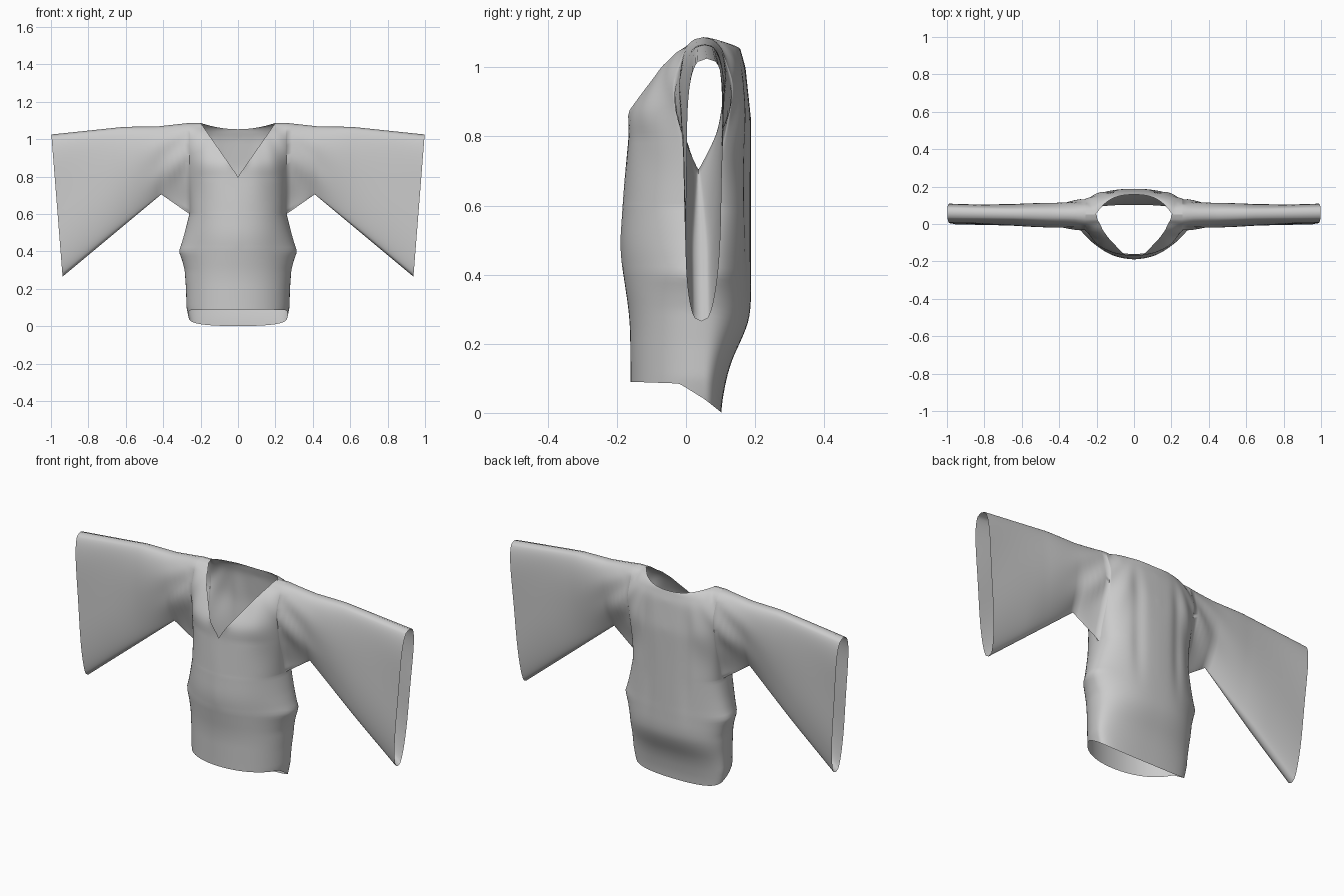
import bpy, bmesh, math

if "Cube" in bpy.data.objects:
    bpy.data.objects.remove(bpy.data.objects["Cube"])

MID, ARM_X, ARM_Z, TOP_Z = 0.05, 0.26, 0.60, 1.087


def lerp(table, t):
    """Piecewise linear lookup in [(key, value), ...]."""
    if t <= table[0][0]:
        return table[0][1]
    for (a, va), (b, vb) in zip(table, table[1:]):
        if t <= b:
            return va + (vb - va) * (t - a) / (b - a)
    return table[-1][1]


# Garment profiles
WIDTH = [(0, .25), (.05, .265), (.1, .275), (.2, .278), (.3, .285), (.35, .298), (.4, .316), (.44, .302), (.5, .285), (.6, ARM_X)]
FRONT = [(.09, -.16), (.27, -.162), (.38, -.178), (.47, -.192), (.65, -.18), (.8, -.166), (.87, -.168), (1.0, -.08), (1.04, -.04), (TOP_Z, MID)]
BACK = [(0, .10), (.08, .112), (.15, .13), (.2, .153), (.24, .177), (.29, .188), (.85, .188), (1.0, .172), (1.06, .155)]
HEM = [(-1, .09), (-.33, .085), (0, .042), (1, .001)]
SLEEVE_HALF = [(0, .085), (.07, .073), (.2, .066), (.5, .06), (1, .06)]
SLEEVE_TOP_X = [(0, ARM_X), (.2, .43), (1, .998)]
SLEEVE_TOP_Z = [(0, TOP_Z), (.2, 1.068), (.45, 1.066), (1, 1.025)]
SLEEVE_LOW_X = [(0, ARM_X), (.2, .41), (1, .938)]
SLEEVE_LOW_Z = [(0, ARM_Z), (.2, .705), (1, .265)]

NA, NV, NT, NL = 24, 40, 30, 32
ANG = [math.pi / 2 * i / NA for i in range(NA + 1)]
V = [.45 * i / NV + .55 * (1 - math.cos(math.pi * i / NV)) / 2 for i in range(NV + 1)]


def smooth(t):
    t = max(0, min(1, t))
    return t * t * (3 - 2 * t)


def soft(table, z):
    """Lookup with rounded corners below the neckline."""
    if z > .8:
        return lerp(table, z)
    r = min(.05, .8 - z)
    return sum(lerp(table, z + r * d / 4) for d in range(-4, 5)) / 9


def bulge(u, n):
    return max(0, 1 - min(1, abs(u)) ** n) ** (1 / n)


def sleeve_depth(t, v):
    """Half thickness: pinched at the armpit, boxy at the cuff."""
    low = smooth(v / .6) * (1 - smooth(t / .2)) + math.sin(math.pi * min(v, .6) / 1.2) * smooth(t / .2)
    pinched = low if v < .6 else bulge((v - .6) / .4, 2.2)
    m = smooth((t - .1) / .6)
    box = bulge(2 * v - 1, 3) * (1 - .25 * (1 - v))
    return lerp(SLEEVE_HALF, t) * (pinched * (1 - m) + box * m)


def lower_torso(side):
    """Body below the armpits, side -1 front, +1 back."""
    n = 2.1 if side < 0 else 2.4
    rows = []
    for i in range(NL + 1):
        row = []
        for a in ANG:
            s = math.sin(a)
            hem = lerp(HEM, side * bulge(s, n))
            z = hem + (ARM_Z - hem) * i / NL
            depth = soft(FRONT if side < 0 else BACK, z) - MID
            base = .275 - .015 * smooth((z - .2) / .4)
            x = base * s + (lerp(WIDTH, z) - base) * s ** 6
            row.append((x, MID + depth * bulge(s, n), z))
        rows.append(row)
    return rows


def upper_torso(side):
    """Chest and back panels between the armholes, with the neck opening."""
    n = 2.1 if side < 0 else 2.4
    rows = []
    for v in V:
        seam = MID + side * sleeve_depth(0, v)
        m = smooth(v / .5)
        row = []
        for a in ANG:
            z = ARM_Z + (TOP_Z - ARM_Z) * v
            w = ARM_X
            if side < 0:
                x0 = .2 * max(0, z - .8) / (TOP_Z - .8)
                x = x0 + (ARM_X - x0) * math.sin(a)
                edge = min(soft(FRONT, z), seam)
            else:
                x = ARM_X * math.sin(a)
                w -= .055 * v ** 8
                z -= v ** 3 * .034 * (1 - min(1, x / .2) ** 2)
                edge = soft(BACK, z)
            u = min(1, x / w)
            shape = (1 - m) * bulge(u, n) + m * (1 - u ** 3)
            row.append((x, seam + (edge - seam) * shape, z))
        rows.append(row)
    return rows


def sleeve(side):
    """Wide hanging sleeve, one face of it."""
    rows = []
    for i in range(NT + 1):
        t = i / NT
        xl, zl, xt, zt = (lerp(p, t) for p in (SLEEVE_LOW_X, SLEEVE_LOW_Z, SLEEVE_TOP_X, SLEEVE_TOP_Z))
        lean = MID + .01 * t - .016 * smooth(t / .2)
        rows.append([(xl + (xt - xl) * v, lean + .016 * smooth(t / .2) * v + side * sleeve_depth(t, v),
                      zl + (zt - zl) * v) for v in V])
    return rows


def add_sheet(bm, rows):
    grid = [[bm.verts.new(p) for p in r] for r in rows]
    for r, s in zip(grid, grid[1:]):
        for j in range(len(r) - 1):
            bm.faces.new((r[j], r[j + 1], s[j + 1], s[j]))


def drape(co):
    """Soft folds fading out at the sleeve edges and centre."""
    x, y, z = co
    k = max(-1, min(1, (y - MID) / .06))
    near = math.exp(-((x - .32) / .14) ** 2) * math.exp(-((z - .84) / .16) ** 2)
    ray = math.atan2(1.15 - z, x - .1 + 1e-4)
    co.y += k * near * .007 * math.sin(ray * 16)
    if y > MID:
        co.y -= k * .008 * math.exp(-((x - .12) / .03) ** 2) * smooth((z - .3) / .3) * smooth((1.05 - z) / .2)
    co.y += k * smooth((x - .4) / .2) * .003 * math.sin(11 * x + 9 * z)


bm = bmesh.new()
for side in (-1, 1):
    for part in (lower_torso, upper_torso, sleeve):
        add_sheet(bm, part(side))
bmesh.ops.remove_doubles(bm, verts=bm.verts, dist=.0004)
bmesh.ops.dissolve_degenerate(bm, edges=bm.edges, dist=.0001)
# Relax the armhole and waist seams, then add folds
inner = [v for v in bm.verts if not v.is_boundary and v.co.x < .4 and .42 < v.co.z < 1.04]
for _ in range(10):
    bmesh.ops.smooth_vert(bm, verts=inner, factor=.5, use_axis_y=True)
for vert in bm.verts:
    drape(vert.co)
bmesh.ops.recalc_face_normals(bm, faces=bm.faces)
# Make sure the cloth faces outward
probe = max(bm.faces, key=lambda f: f.calc_center_median().y)
if probe.normal.y < 0:
    bmesh.ops.reverse_faces(bm, faces=bm.faces)

mesh = bpy.data.meshes.new("wide_sleeve_robe")
bm.to_mesh(mesh)
bm.free()
robe = bpy.data.objects.new("wide_sleeve_robe", mesh)
bpy.context.collection.objects.link(robe)

# Mirror the half garment across the centre
mirror = robe.modifiers.new("mirror", 'MIRROR')
mirror.use_axis[0] = True
mirror.use_clip = True
mirror.merge_threshold = .0005

bpy.context.view_layer.objects.active = robe
robe.select_set(True)
bpy.ops.object.shade_smooth_by_angle(angle=math.radians(80))
